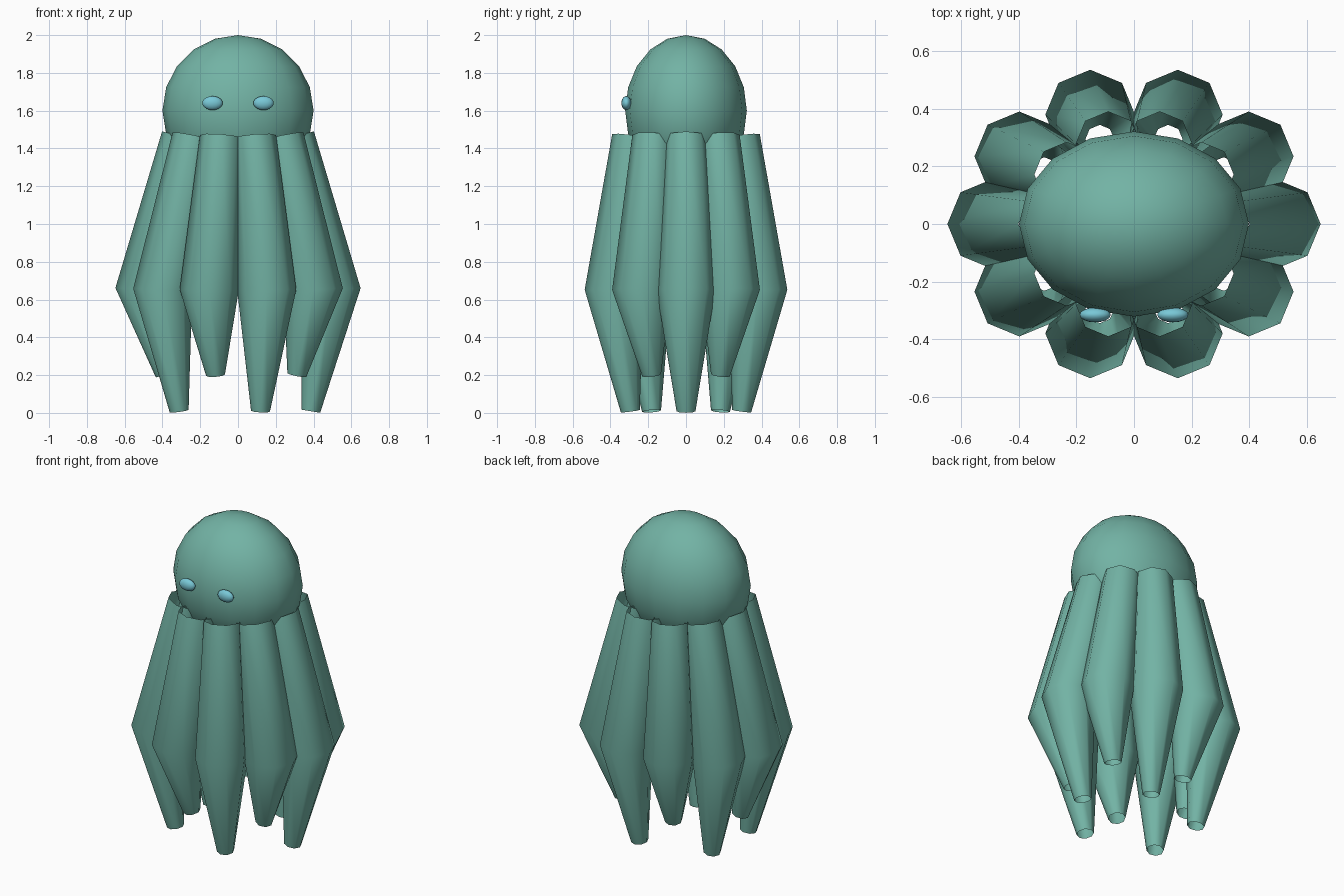
import bpy, bmesh, math
from mathutils import Matrix

if "Cube" in bpy.data.objects:
    bpy.data.objects.remove(bpy.data.objects["Cube"])


def make_material(name, color):
    mat = bpy.data.materials.new(name)
    mat.diffuse_color = (*color, 1.0)
    mat.use_nodes = True
    mat.node_tree.nodes["Principled BSDF"].inputs["Base Color"].default_value = mat.diffuse_color
    return mat


skin = make_material("sea_green", (0.17, 0.45, 0.375))
eye_blue = make_material("light_blue", (0.19, 0.58, 0.68))


def finish(bm, name, mat):
    bmesh.ops.recalc_face_normals(bm, faces=bm.faces[:])
    for face in bm.faces:
        face.smooth = True
    mesh = bpy.data.meshes.new(name)
    bm.to_mesh(mesh)
    bm.free()
    mesh.materials.append(mat)
    obj = bpy.data.objects.new(name, mesh)
    bpy.context.collection.objects.link(obj)
    return obj


def ellipsoid(name, center, radii, segments, rings, mat):
    bm = bmesh.new()
    bmesh.ops.create_uvsphere(
        bm, u_segments=segments, v_segments=rings, radius=1.0,
        matrix=Matrix.Translation(center) @ Matrix.Diagonal((*radii, 1.0)))
    return finish(bm, name, mat)


def tentacle(name, angle, tip_z):
    """Open eight-sided tube, wide in the middle, narrow at the tip."""
    c, s = math.cos(angle), math.sin(angle)
    # Path points with tube radius: under the head, bulge, tip
    path = [(0.29 * c, 0.293 * s, 1.462, 0.112),
            (0.493 * c, 0.40 * s, 0.65, 0.156),
            (0.385 * c, 0.31 * s, tip_z, 0.05)]
    bm = bmesh.new()
    rings = []
    for i, (x, y, z, r) in enumerate(path):
        a, b = path[max(i - 1, 0)], path[min(i + 1, 2)]
        # Tilt each ring square to the path
        tx, ty = ((b[k] - a[k]) / (a[2] - b[2]) for k in (0, 1))
        ring = []
        for j in range(8):
            t = j * math.pi / 4
            dx, dy = r * math.cos(t), r * math.sin(t)
            ring.append(bm.verts.new((x + dx, y + dy, z + dx * tx + dy * ty)))
        rings.append(ring)
    for upper, lower in zip(rings, rings[1:]):
        for j in range(8):
            k = (j + 1) % 8
            bm.faces.new((upper[j], lower[j], lower[k], upper[k]))
    return finish(bm, name, skin)


# Head
ellipsoid("head", (0, 0, 1.6), (0.4, 0.322, 0.4), 16, 10, skin)

# Eyes
for side, x in (("left", -0.135), ("right", 0.135)):
    ellipsoid("eye_" + side, (x, -0.316, 1.64), (0.054, 0.026, 0.037), 16, 10, eye_blue)

# Ten tentacles, alternately long and short
for n in range(10):
    tentacle(f"tentacle_{n + 1}", n * math.tau / 10, 0.20 if n % 2 else 0.009)
